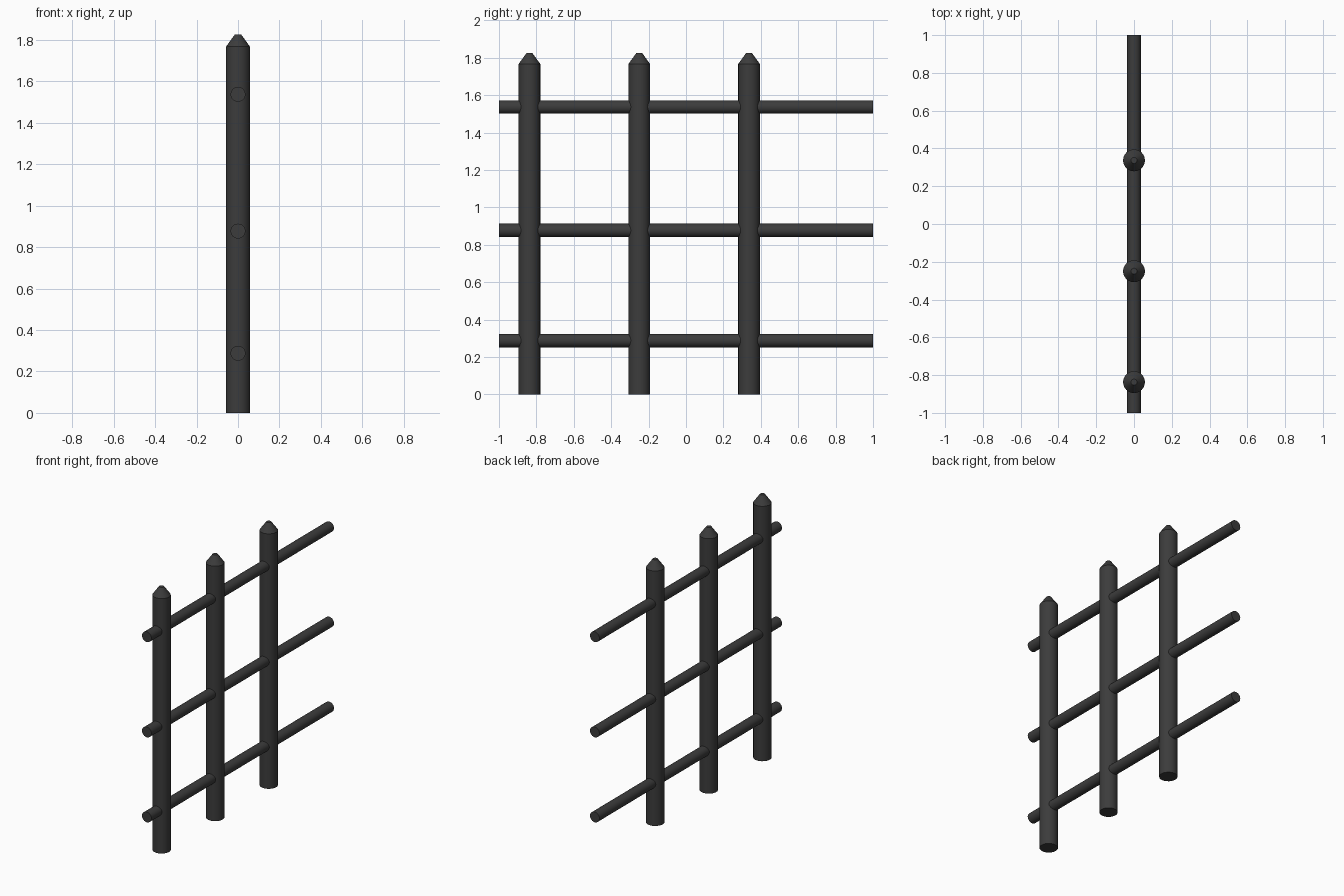
import bpy, bmesh, math
from mathutils import Matrix

if "Cube" in bpy.data.objects:
    bpy.data.objects.remove(bpy.data.objects["Cube"])

iron = bpy.data.materials.new("dark_iron")
iron.diffuse_color = (0.045, 0.045, 0.045, 1)
iron.use_nodes = True
iron.node_tree.nodes["Principled BSDF"].inputs["Base Color"].default_value = iron.diffuse_color

SIDES = 24


def lathe(name, profile, matrix):
    """Closed solid of revolution from (radius, height) rings."""
    bm = bmesh.new()
    rings = [[bm.verts.new((r * math.cos(2 * math.pi * i / SIDES),
                            r * math.sin(2 * math.pi * i / SIDES), h))
              for i in range(SIDES)] for r, h in profile]
    for a, b in zip(rings, rings[1:]):
        for i in range(SIDES):
            j = (i + 1) % SIDES
            bm.faces.new((a[i], a[j], b[j], b[i]))
    bm.faces.new(rings[0][::-1])
    bm.faces.new(rings[-1])
    mesh = bpy.data.meshes.new(name)
    bm.to_mesh(mesh)
    bm.free()
    mesh.materials.append(iron)
    obj = bpy.data.objects.new(name, mesh)
    bpy.context.collection.objects.link(obj)
    obj.matrix_world = matrix
    bpy.ops.object.select_all(action='DESELECT')
    obj.select_set(True)
    bpy.context.view_layer.objects.active = obj
    bpy.ops.object.shade_smooth_by_angle(angle=math.radians(30))


# Upright posts with blunt conical tips
for n, y in enumerate((-0.837, -0.25, 0.337), 1):
    lathe(f"post_{n}", [(0.058, 0), (0.058, 1.767), (0.016, 1.825)],
          Matrix.Translation((0, y, 0)))

# Horizontal rails running through the posts along y
for n, z in enumerate((0.288, 0.877, 1.537), 1):
    lathe(f"rail_{n}", [(0.036, -1), (0.036, 1)],
          Matrix.Translation((0, 0, z)) @ Matrix.Rotation(-math.pi / 2, 4, 'X'))
